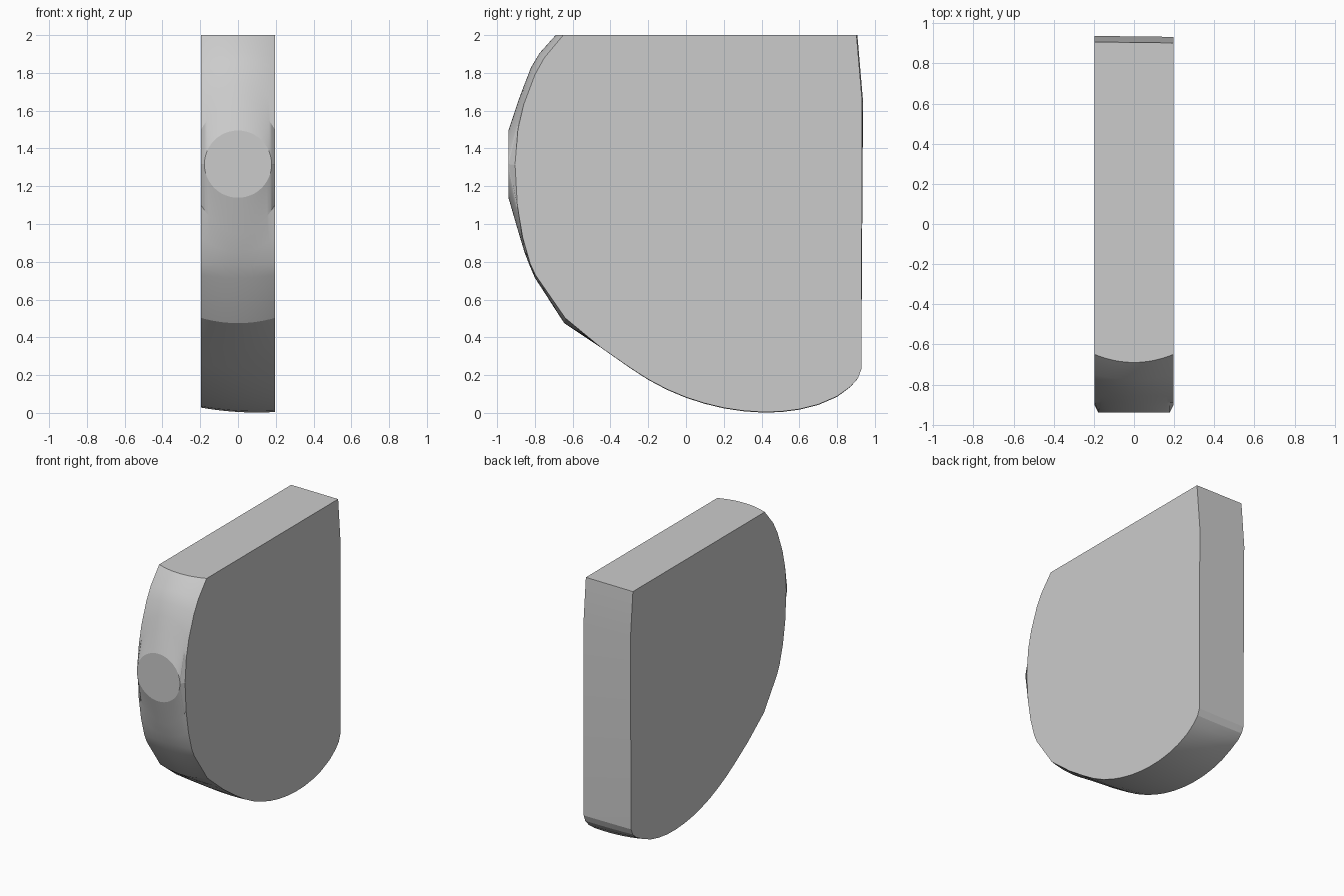
import bpy, bmesh
from math import sin, pi, sqrt, radians

if "Cube" in bpy.data.objects:
    bpy.data.objects.remove(bpy.data.objects["Cube"])

HALF_W, SPOT_Z, SPOT_R, N = 0.196, 1.317, 0.178, 24

# (y, z) front contour at mid-width and at the side edges, listed outward from the round flat
UP_MID = [(-.94, 1.495), (-.885, 1.66), (-.855, 1.74), (-.82, 1.83), (-.775, 1.905), (-.69, 2)]
UP_SIDE = [(-.905, 1.317), (-.89, 1.5), (-.86, 1.63), (-.80, 1.79), (-.75, 1.88), (-.65, 2)]
LOW_MID = [(-.94, 1.139), (-.885, .95), (-.855, .85), (-.83, .785), (-.80, .715), (-.645, .475)]
LOW_SIDE = [(-.905, 1.317), (-.893, 1.1), (-.865, .93), (-.825, .79), (-.797, .73), (-.64, .503)]
# rounded underside and back
BOTTOM = [(-.45, .345), (-.3, .24), (-.2, .175), (-.1, .122), (0, .08), (.1, .048), (.2, .024),
          (.3, .009), (.4, .002), (.5, .004), (.6, .017), (.7, .042), (.8, .085), (.87, .137),
          (.91, .182), (.928, .23)]
BACK = [(.935, 1.65), (.905, 2)]


def blend(mid, side, t):
    return [(a[0] + (b[0] - a[0]) * t, a[1] + (b[1] - a[1]) * t) for a, b in zip(mid, side)]


def section(x):
    t = (x / HALF_W) ** 2
    up, low = blend(UP_MID, UP_SIDE, t), blend(LOW_MID, LOW_SIDE, t)
    if abs(x) < HALF_W - .001:              # the flat disc is bounded by a circle
        h = sqrt(max(SPOT_R ** 2 - x * x, 1e-7))
        up[0], low[0] = (-.94, SPOT_Z + h), (-.94, SPOT_Z - h)
    else:
        up[0], low[0] = (-.905, SPOT_Z + .002), (-.905, SPOT_Z - .002)
    lift = .3 * (x - .1) ** 2               # slight crown of the underside
    bottom = []
    for y, z in BOTTOM:
        w = min(1, (y + .645) / .5) * (1 if y < .8 else max(0, (.93 - y) / .13))
        bottom.append((y, z + lift * w))
    back = [(y - .012 * x, z) for y, z in BACK]
    return [(x, y, z) for y, z in up[::-1] + low + bottom + back]


# loft the sections across the width
bm = bmesh.new()
xs = [-HALF_W] + [SPOT_R * sin(pi * (i / N - .5)) for i in range(N + 1)] + [HALF_W]
rows = [[bm.verts.new(p) for p in section(x)] for x in xs]
n = len(rows[0])
for a, b in zip(rows, rows[1:]):
    for i in range(n):
        j = (i + 1) % n
        bm.faces.new((a[i], a[j], b[j], b[i]))
bm.faces.new(rows[0])
bm.faces.new(rows[-1][::-1])
bmesh.ops.recalc_face_normals(bm, faces=bm.faces)

mesh = bpy.data.meshes.new("rounded_slab")
bm.to_mesh(mesh)
bm.free()
slab = bpy.data.objects.new("rounded_slab", mesh)
bpy.context.collection.objects.link(slab)
bpy.context.view_layer.objects.active = slab
slab.select_set(True)
bpy.ops.object.shade_smooth_by_angle(angle=radians(15))
